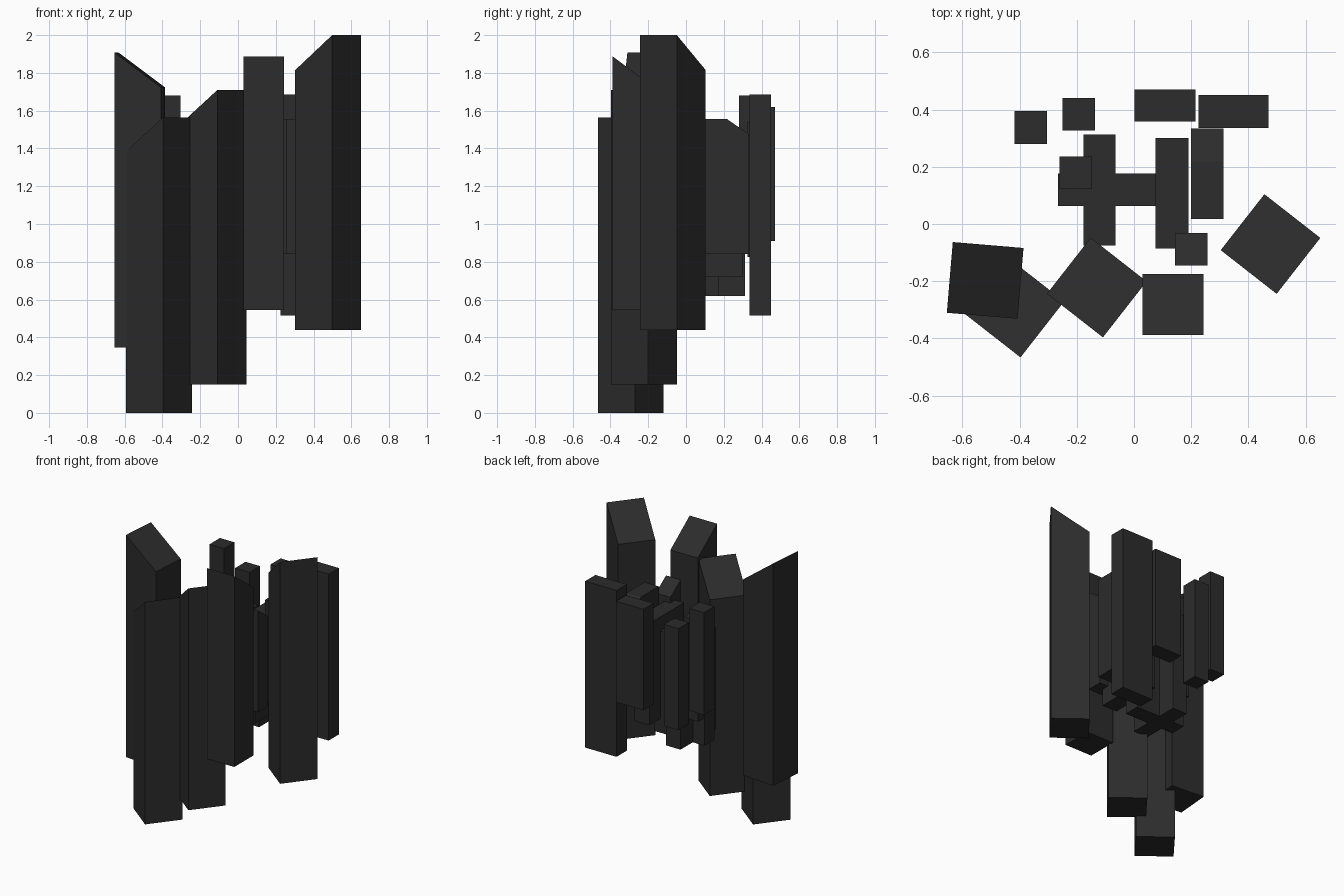
import bpy, bmesh, math
from mathutils import Matrix

if "Cube" in bpy.data.objects:
    bpy.data.objects.remove(bpy.data.objects["Cube"])

mat = bpy.data.materials.new("dark_stone")
mat.diffuse_color = (0.025, 0.025, 0.025, 1)
mat.use_nodes = True
mat.node_tree.nodes["Principled BSDF"].inputs["Base Color"].default_value = mat.diffuse_color


def column(name, x, y, sx, sy, z0, z1, drop=0.0, run=None, turn=0.0):
    """Upright column; its top falls by `drop` over the last `run` towards local +y."""
    h = sy / 2
    prof = [(-h, z0), (h, z0), (h, z1 - drop)]
    if run is not None and run < sy:
        prof.append((h - run, z1))
    prof.append((-h, z1))
    bm = bmesh.new()
    face = bm.faces.new([bm.verts.new((-sx / 2, a, b)) for a, b in prof])
    ext = bmesh.ops.extrude_face_region(bm, geom=[face])
    moved = [g for g in ext["geom"] if isinstance(g, bmesh.types.BMVert)]
    bmesh.ops.translate(bm, vec=(sx, 0, 0), verts=moved)
    bmesh.ops.recalc_face_normals(bm, faces=bm.faces)
    bm.transform(Matrix.Translation((x, y, 0)) @ Matrix.Rotation(math.radians(turn), 4, 'Z'))
    me = bpy.data.meshes.new(name)
    bm.to_mesh(me)
    bm.free()
    me.materials.append(mat)
    bpy.context.collection.objects.link(bpy.data.objects.new(name, me))


def block(name, x0, x1, y0, y1, z0, z1, drop=0.0, run=None):
    column(name, (x0 + x1) / 2, (y0 + y1) / 2, x1 - x0, y1 - y0, z0, z1, drop, run)


# Large slanted columns around the front
S = 0.248
column("front_left_column", -0.418, -0.292, S, S, 0.0, 1.565, 0.18, turn=52)
column("front_middle_column", -0.13, -0.222, S, S, 0.15, 1.71, 0.18, turn=52)
column("right_column", 0.477, -0.07, S, S, 0.44, 2.0, 0.185, turn=52)
column("left_column", -0.52, -0.197, S, S, 0.345, 1.908, 0.185, turn=-94.8)
block("front_right_column", 0.03, 0.243, -0.388, -0.174, 0.545, 1.887, 0.16)

# Small inner pillars with slanted tops
block("inner_pillar", 0.143, 0.257, -0.145, -0.032, 0.84, 1.555, 0.08)
block("right_wall", 0.20, 0.312, 0.017, 0.333, 0.84, 1.555, 0.08, 0.115)

# Crossing inner slabs
block("inner_wall", 0.075, 0.19, -0.085, 0.30, 0.72, 1.435)
block("cross_slab_deep", -0.176, -0.064, -0.075, 0.312, 0.62, 1.335)
block("cross_slab_wide", -0.266, 0.12, 0.063, 0.176, 0.62, 1.335)
block("cross_pillar", -0.26, -0.147, 0.122, 0.236, 0.81, 1.52)

# Back pillars
block("back_left_pillar", -0.417, -0.304, 0.28, 0.395, 0.96, 1.68)
block("back_middle_pillar", -0.25, -0.137, 0.326, 0.44, 0.825, 1.54)
block("back_slab", 0.002, 0.215, 0.358, 0.47, 0.91, 1.62)
block("back_right_slab", 0.225, 0.47, 0.336, 0.45, 0.515, 1.685)
